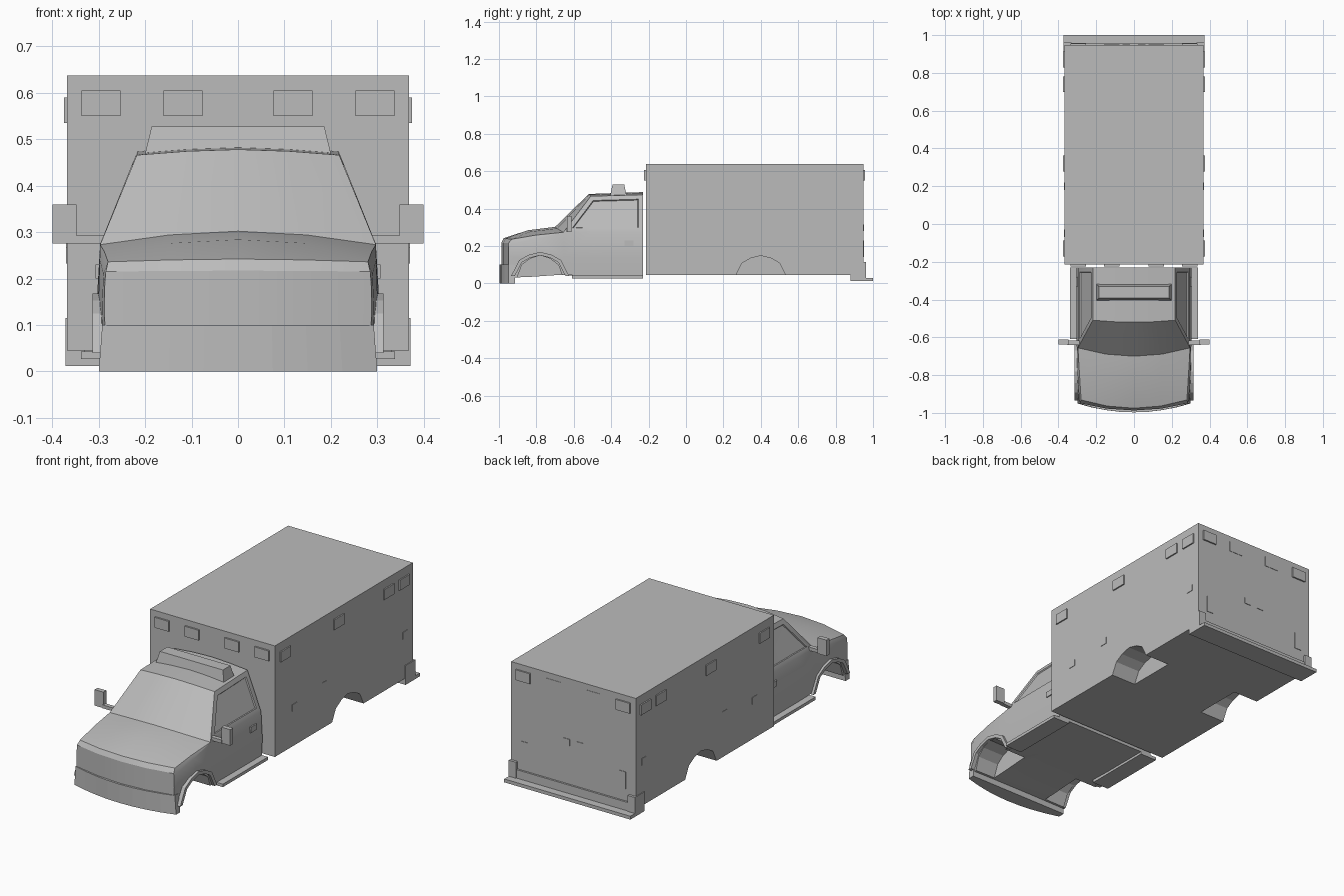
import bpy, bmesh, math
from mathutils import Vector

old = bpy.data.objects.get("Cube")
if old:
    bpy.data.objects.remove(old, do_unlink=True)

GREY = (0.5, 0.5, 0.5, 1.0)
paint = bpy.data.materials.new("body_grey")
paint.use_nodes = True
paint.diffuse_color = GREY
paint.node_tree.nodes["Principled BSDF"].inputs["Base Color"].default_value = GREY


def finish(name, bm):
    """Turn a bmesh into a named, painted object."""
    bmesh.ops.recalc_face_normals(bm, faces=bm.faces)
    mesh = bpy.data.meshes.new(name)
    bm.to_mesh(mesh)
    bm.free()
    mesh.materials.append(paint)
    obj = bpy.data.objects.new(name, mesh)
    bpy.context.collection.objects.link(obj)
    return obj


def box(name, x, y, z, taper=(0, 0)):
    """Box from (min, max) ranges; taper pulls the top edges inward."""
    bm = bmesh.new()
    bmesh.ops.create_cube(bm, size=1)
    mid = Vector((sum(x) / 2, sum(y) / 2, sum(z) / 2))
    for v in bm.verts:
        top = v.co.z > 0
        v.co.x *= x[1] - x[0] - (2 * taper[0] if top else 0)
        v.co.y *= y[1] - y[0] - (2 * taper[1] if top else 0)
        v.co.z *= z[1] - z[0]
        v.co += mid
    return finish(name, bm)


def pair(name, x, y, z):
    """The same box on both sides."""
    box(name + "_left", x, y, z)
    box(name + "_right", (-x[1], -x[0]), y, z)


def prism(name, profile, x0, x1):
    """Extrude a (y, z) profile along x."""
    bm = bmesh.new()
    face = bm.faces.new([bm.verts.new((x0, y, z)) for y, z in profile])
    new = bmesh.ops.extrude_face_region(bm, geom=[face])["geom"]
    bmesh.ops.translate(bm, vec=(x1 - x0, 0, 0),
                        verts=[g for g in new if isinstance(g, bmesh.types.BMVert)])
    return finish(name, bm)


def arch(center, half, low, high, squash=1.0):
    """Faceted wheel arch outline, flat at the bottom."""
    pts = [(-1, 0), (-0.72, 0.66), (-0.4, 0.88), (0, 1), (0.4, 0.88), (0.72, 0.66), (1, 0)]
    return [(center + half * a, low + (high - low) * b) for a, b in pts]


def cut_wells(body, outline, inner, outer):
    for side, name in ((1, "left"), (-1, "right")):
        cutter = prism(body.name + "_well_cutter_" + name, outline, side * inner, side * outer)
        cutter.hide_render = True
        cutter.hide_viewport = True
        mod = body.modifiers.new("well_" + name, 'BOOLEAN')
        mod.operation = 'DIFFERENCE'
        mod.solver = 'EXACT'
        mod.object = cutter


# Rear box body with wheel wells
rear_box = box("rear_box", (-0.368, 0.368), (-0.215, 0.948), (0.045, 0.637))
cut_wells(rear_box, arch(0.4, 0.14, 0.03, 0.148), 0.22, 0.45)

# Warning lamps around the top of the box
for x0, x1 in ((0.253, 0.337), (0.076, 0.16)):
    pair("front_lamp", (x0, x1), (-0.224, -0.21), (0.55, 0.605))
pair("rear_lamp", (0.253, 0.337), (0.94, 0.956), (0.55, 0.605))
pair("rear_inner_lamp", (0.076, 0.16), (0.94, 0.95), (0.55, 0.605))
for y in (-0.13, 0.32, 0.74, 0.87):
    pair("side_lamp", (0.36, 0.375), (y - 0.042, y + 0.042), (0.535, 0.59))

# Door handles and tail lamps
for y, z in ((-0.05, 0.25), (0.2, 0.27), (0.88, 0.28)):
    pair("side_handle", (0.364, 0.3705), (y - 0.02, y + 0.02), (z - 0.018, z + 0.018))
pair("rear_handle", (0.02, 0.06), (0.944, 0.951), (0.28, 0.315))
pair("tail_lamp", (0.27, 0.31), (0.944, 0.951), (0.14, 0.23))

# Rear step and bumper
box("rear_step", (-0.372, 0.372), (0.88, 1.0), (0.012, 0.03))
box("rear_kick_plate", (-0.368, 0.368), (0.93, 0.958), (0.02, 0.075))
pair("rear_corner_guard", (0.33, 0.372), (0.88, 0.962), (0.012, 0.115))

# Cab: half sections lofted from nose to back, then mirrored
# y, bow, floor z, low x, belt (x, z), top (x, z), crown z
stations = [
    (-0.945, 0.042, 0.03, 0.285, (0.287, 0.19), (0.285, 0.215), 0.217),
    (-0.925, 0.050, 0.03, 0.290, (0.290, 0.21), (0.280, 0.236), 0.242),
    (-0.80, 0.045, 0.035, 0.298, (0.298, 0.24), (0.288, 0.258), 0.284),
    (-0.655, 0.045, 0.045, 0.300, (0.297, 0.273), (0.296, 0.275), 0.302),
    (-0.50, 0.020, 0.04, 0.302, (0.297, 0.275), (0.218, 0.466), 0.478),
    (-0.23, 0.0, 0.04, 0.302, (0.297, 0.275), (0.217, 0.474), 0.488),
]
bm = bmesh.new()
rows = []
for y, bow, floor, low, belt, top, crown in stations:
    half = top[0] / 2
    shoulder = crown - (crown - top[1]) * 0.3
    pts = [(0, floor), (half, floor), (low, floor), (low + 0.003, 0.14),
           belt, top, (half, shoulder), (0, crown)]
    rows.append([bm.verts.new((x, y - bow * (1 - (x / 0.3) ** 2), z)) for x, z in pts])
for a, b in zip(rows, rows[1:]):
    for j in range(len(a) - 1):
        bm.faces.new((a[j], a[j + 1], b[j + 1], b[j]))
for r in (rows[0], rows[-1]):
    bm.faces.new((r[0], r[1], r[6], r[7]))
    bm.faces.new(r[1:7])
bmesh.ops.mirror(bm, geom=bm.verts[:] + bm.edges[:] + bm.faces[:], axis='X', merge_dist=0.001)
bmesh.ops.remove_doubles(bm, verts=bm.verts, dist=0.004)
bmesh.ops.recalc_face_normals(bm, faces=bm.faces)
# Recessed side windows
windows = [f for f in bm.faces if abs(f.normal.x) > 0.6 and f.calc_center_median().z > 0.3]
bmesh.ops.inset_region(bm, faces=windows, thickness=0.025, use_even_offset=True)
bmesh.ops.inset_region(bm, faces=windows, thickness=0.003, depth=-0.006, use_even_offset=True)
cab = finish("cab", bm)
bpy.ops.object.select_all(action='DESELECT')
cab.select_set(True)
bpy.context.view_layer.objects.active = cab
bpy.ops.object.shade_smooth_by_angle(angle=math.radians(22))
cut_wells(cab, arch(-0.78, 0.135, 0.0, 0.15), 0.17, 0.45)

# Flared front wheel arches
inner = arch(-0.78, 0.135, 0.04, 0.15)
outer = arch(-0.78, 0.155, 0.04, 0.168)
for side, name in ((1, "left"), (-1, "right")):
    prism("arch_flare_" + name, inner + outer[::-1], side * 0.285, side * 0.314)

# Wraparound front bumper, bowed in plan
bm = bmesh.new()
plan = [(0.3 * i / 4, -0.95 - 0.047 * (1 - (i / 4) ** 2)) for i in range(-4, 5)]
plan += [(0.3, -0.915), (-0.3, -0.915)]
face = bm.faces.new([bm.verts.new((x, y, 0.0)) for x, y in plan])
new = bmesh.ops.extrude_face_region(bm, geom=[face])["geom"]
for v in new:
    if isinstance(v, bmesh.types.BMVert):
        v.co.z = 0.1
        v.co.x *= 0.975
finish("front_bumper", bm)

# Running boards, door handles, mirrors
pair("running_board", (0.24, 0.338), (-0.61, -0.23), (0.027, 0.043))
pair("cab_handle", (0.296, 0.307), (-0.33, -0.28), (0.2, 0.23))
pair("mirror_arm", (0.28, 0.352), (-0.64, -0.618), (0.275, 0.293))
pair("mirror", (0.348, 0.4), (-0.637, -0.612), (0.275, 0.36))

# Roof light bar
box("roof_light_bar", (-0.2, 0.2), (-0.405, -0.318), (0.47, 0.528), (0.014, 0.012))
